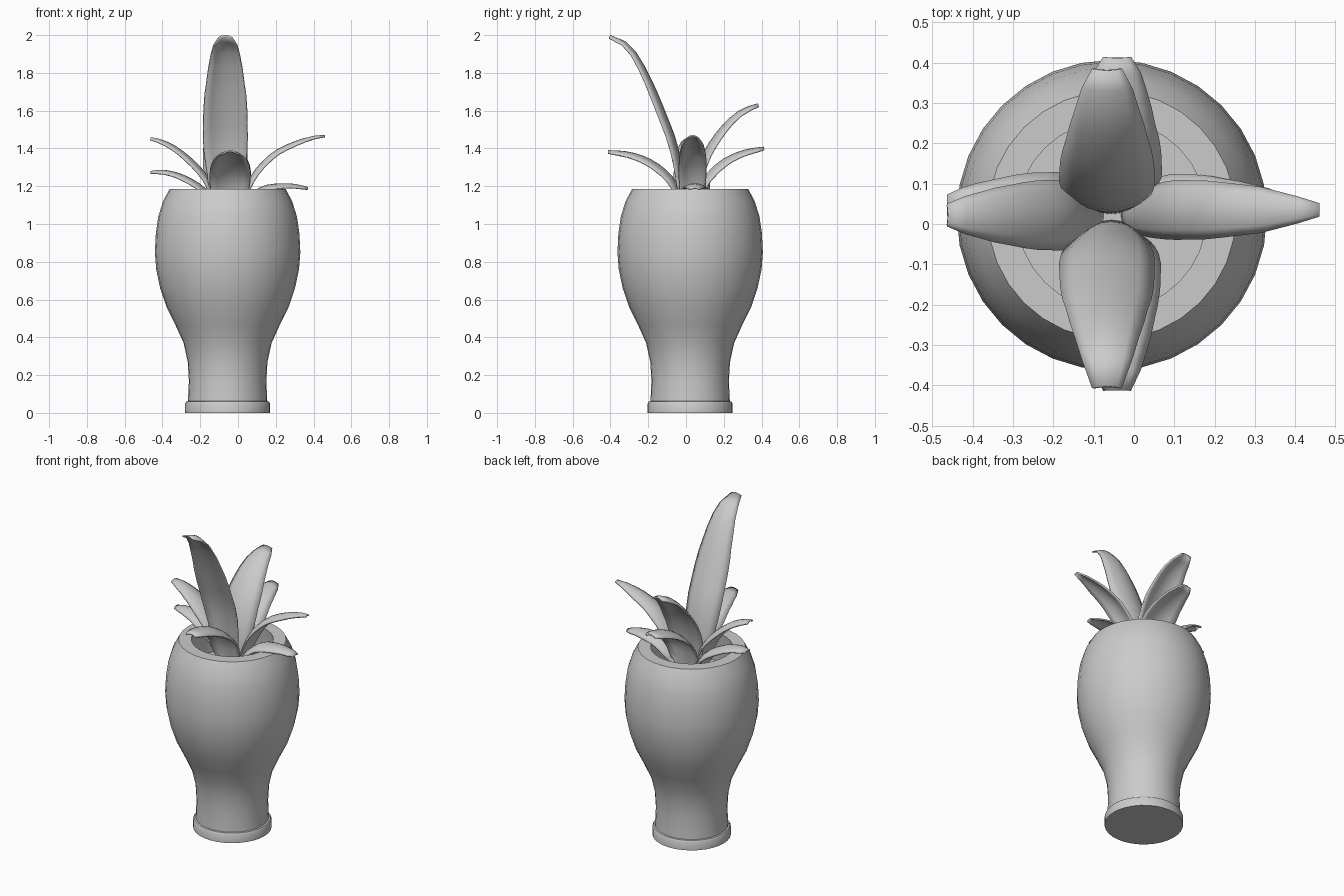
import bpy, bmesh, math
from mathutils import Vector

if "Cube" in bpy.data.objects:
    bpy.data.objects.remove(bpy.data.objects["Cube"])

CX, CY = -0.055, 0.022   # vase axis


def finish(bm, name, angle):
    bmesh.ops.recalc_face_normals(bm, faces=bm.faces)
    me = bpy.data.meshes.new(name)
    bm.to_mesh(me)
    bm.free()
    ob = bpy.data.objects.new(name, me)
    bpy.context.collection.objects.link(ob)
    bpy.ops.object.select_all(action='DESELECT')
    ob.select_set(True)
    bpy.context.view_layer.objects.active = ob
    bpy.ops.object.shade_smooth_by_angle(angle=math.radians(angle))
    return ob


def lathe(name, profile, n=32):
    bm = bmesh.new()
    rings = [[bm.verts.new((CX + r * math.cos(2 * math.pi * i / n),
                            CY + r * math.sin(2 * math.pi * i / n), z))
              for i in range(n)] for r, z in profile]
    for a, b in zip(rings, rings[1:]):
        for i in range(n):
            j = (i + 1) % n
            bm.faces.new((a[i], a[j], b[j], b[i]))
    bm.faces.new(rings[0])
    bm.faces.new(rings[-1])
    return finish(bm, name, 35)


def spline(pts, t):
    """Catmull-Rom point at t in 0..1 along the control points."""
    f = t * (len(pts) - 1)
    i = min(int(f), len(pts) - 2)
    u = f - i
    p = [Vector(pts[min(max(k, 0), len(pts) - 1)]) for k in range(i - 1, i + 3)]
    return 0.5 * (2 * p[1] + (p[2] - p[0]) * u
                  + (2 * p[0] - 5 * p[1] + 4 * p[2] - p[3]) * u * u
                  + (3 * p[1] - p[0] - 3 * p[2] + p[3]) * u ** 3)


def leaf(name, axis, side, path, lateral, width, tip=0.3, rows=14, cols=6):
    """Arched strip following a path of (distance along axis, z)."""
    bm = bmesh.new()
    pts = [spline(path, k / 60) for k in range(61)]
    dist = [0.0]
    for a, b in zip(pts, pts[1:]):
        dist.append(dist[-1] + (b - a).length)
    outline = [(0, .42), (.2, .8), (.4, 1), (.6, .97), (.8, .75), (.94, tip + .2), (1, tip)]
    centre = CX if axis == 'y' else CY
    grid = []
    for r in range(rows + 1):
        s = r / rows
        k = min(range(61), key=lambda q: abs(dist[q] - s * dist[-1]))
        tan = (pts[min(k + 1, 60)] - pts[max(k - 1, 0)]).normalized()
        nrm = Vector((-tan.y, tan.x)) * side
        a, b = next((a, b) for a, b in zip(outline, outline[1:]) if s <= b[0] + 1e-6)
        w = width * (a[1] + (b[1] - a[1]) * (s - a[0]) / (b[0] - a[0]))
        mid = centre + (lateral - centre) * min(1, s * 2.5)
        row = []
        for c in range(cols + 1):
            v = 2 * c / cols - 1
            p = pts[k] + nrm * w * (0.07 - 0.17 * v * v)
            off = mid + v * w / 2
            row.append(bm.verts.new((off, p.x, p.y) if axis == 'y' else (p.x, off, p.y)))
        grid.append(row)
    for a, b in zip(grid, grid[1:]):
        for c in range(cols):
            bm.faces.new((a[c], a[c + 1], b[c + 1], b[c]))
    ob = finish(bm, name, 50)
    mod = ob.modifiers.new("thickness", 'SOLIDIFY')
    mod.thickness = 0.009
    mod.offset = 0


# Vase with foot, flat rim and a recessed floor
lathe("vase", [(.225, 0), (.225, .05), (.219, .06), (.21, .062), (.205, .17), (.211, .27),
               (.233, .37), (.276, .465), (.323, .56), (.357, .66), (.378, .76), (.385, .85),
               (.38, .95), (.367, 1.04), (.342, 1.12), (.308, 1.184), (.235, 1.184),
               (.245, 1.1), (.25, 1.0)])

# Leaves pointing to the front and back
leaf("front_tall_leaf", 'y', -1, [(0, .98), (-.025, 1.19), (-.06, 1.4), (-.125, 1.58),
     (-.2, 1.76), (-.275, 1.9), (-.34, 1.965), (-.405, 1.992)], -.067, .235)
leaf("front_low_leaf", 'y', -1, [(0, .98), (-.05, 1.18), (-.11, 1.265), (-.2, 1.33),
     (-.3, 1.367), (-.413, 1.382)], -.042, .215)
leaf("back_high_leaf", 'y', 1, [(.035, .98), (.055, 1.2), (.11, 1.37), (.2, 1.505),
     (.29, 1.59), (.383, 1.63)], -.067, .235)
leaf("back_low_leaf", 'y', 1, [(.04, .98), (.085, 1.19), (.13, 1.26), (.2, 1.325),
     (.3, 1.375), (.413, 1.4)], -.042, .22)

# Leaves pointing to the left and right
leaf("left_high_leaf", 'x', -1, [(-.08, .98), (-.145, 1.19), (-.2, 1.28), (-.3, 1.375),
     (-.39, 1.43), (-.463, 1.452)], .022, .172)
leaf("left_low_leaf", 'x', -1, [(-.08, .98), (-.14, 1.12), (-.2, 1.193), (-.3, 1.25),
     (-.39, 1.275), (-.463, 1.273)], .047, .16)
leaf("right_high_leaf", 'x', 1, [(-.03, .98), (.05, 1.19), (.11, 1.29), (.2, 1.375),
     (.3, 1.425), (.39, 1.455), (.46, 1.466)], .035, .145, tip=.2)
leaf("right_low_leaf", 'x', 1, [(-.03, .98), (.04, 1.11), (.12, 1.18), (.2, 1.2),
     (.29, 1.202), (.37, 1.188)], .047, .15)
